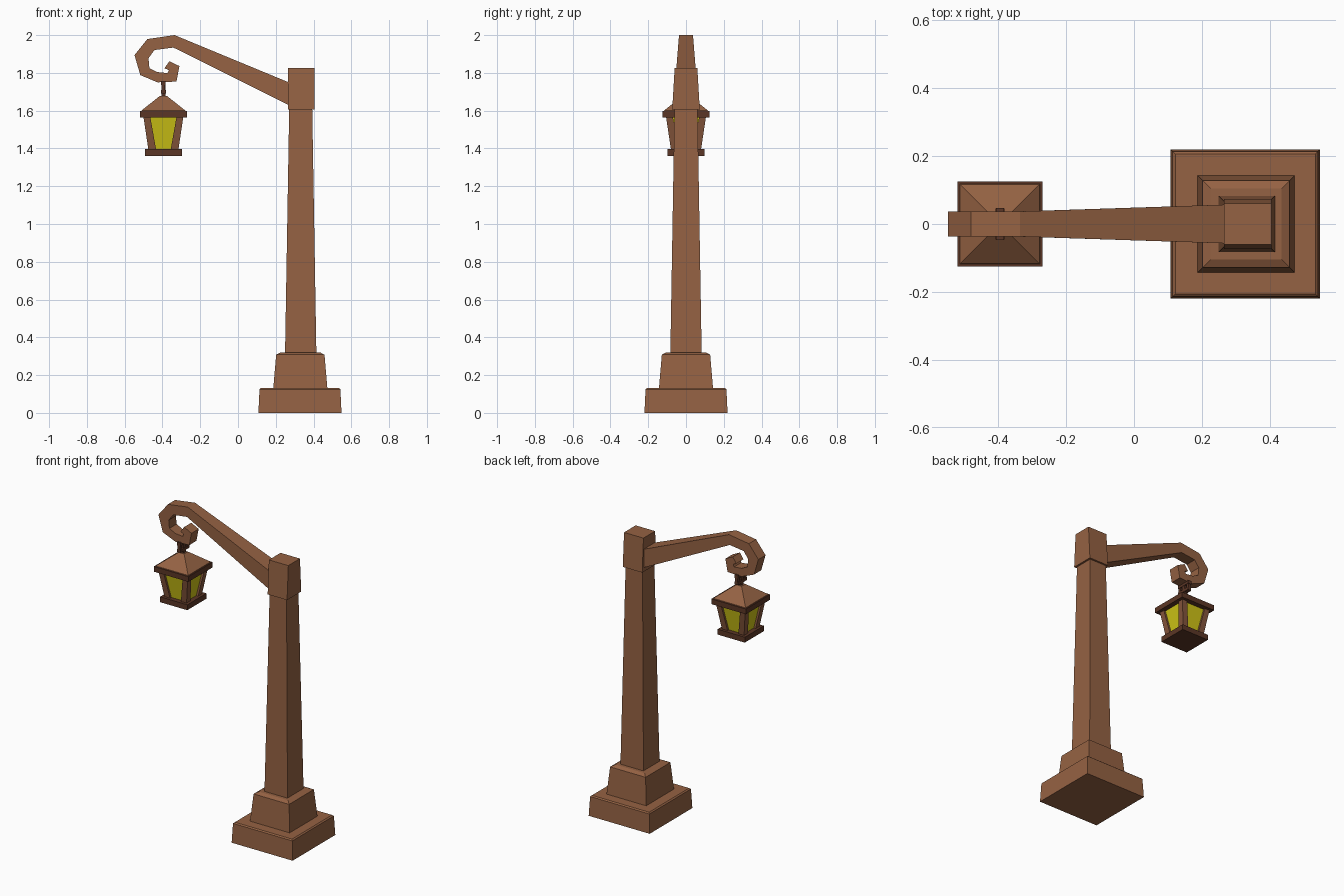
import bpy, bmesh

if "Cube" in bpy.data.objects:
    bpy.data.objects.remove(bpy.data.objects["Cube"])


def material(name, rgb):
    m = bpy.data.materials.new(name)
    m.diffuse_color = (*rgb, 1)
    m.use_nodes = True
    m.node_tree.nodes["Principled BSDF"].inputs["Base Color"].default_value = m.diffuse_color
    return m


WOOD = material("brown wood", (0.30, 0.122, 0.056))
FRAME = material("lantern frame brown", (0.235, 0.092, 0.045))
DARK = material("dark brown trim", (0.105, 0.037, 0.019))
GLASS = material("yellow glass", (0.62, 0.55, 0.008))


def finish(name, bm, mat, bevel=0):
    bmesh.ops.recalc_face_normals(bm, faces=bm.faces)
    me = bpy.data.meshes.new(name)
    bm.to_mesh(me)
    bm.free()
    me.materials.append(mat)
    ob = bpy.data.objects.new(name, me)
    bpy.context.collection.objects.link(ob)
    if bevel:
        mod = ob.modifiers.new("bevel", "BEVEL")
        mod.width = bevel
        mod.segments = 1
    return ob


def loft(name, rings, mat, bevel=0):
    """Closed skin through rings of four points."""
    bm = bmesh.new()
    vs = [[bm.verts.new(p) for p in r] for r in rings]
    for a, b in zip(vs, vs[1:]):
        for i in range(4):
            j = (i + 1) % 4
            bm.faces.new((a[i], a[j], b[j], b[i]))
    bm.faces.new(vs[0])
    bm.faces.new(vs[-1])
    return finish(name, bm, mat, bevel)


def rect(cx, cy, z, hx, hy):
    return [(cx - hx, cy - hy, z), (cx + hx, cy - hy, z),
            (cx + hx, cy + hy, z), (cx - hx, cy + hy, z)]


def tower(name, cx, cy, levels, mat, bevel=0):
    """Stacked rectangles: levels are (z, half x, half y)."""
    return loft(name, [rect(cx, cy, z, hx, hy) for z, hx, hy in levels], mat, bevel)


# Stepped base, tapered post and cap block
PX = 0.33
tower("base_slab", 0.328, 0, [(0, .22, .22), (.125, .214, .214), (.132, .206, .206)], WOOD)
tower("base_plinth", PX, 0, [(.12, .144, .144), (.308, .128, .128), (.32, .105, .105)], WOOD)
tower("post", 0.332, 0, [(.31, .083, .083), (1.61, .061, .061)], WOOD)
tower("post_cap", 0.335, 0, [(1.605, .07, .073), (1.825, .07, .06)], WOOD)

# Arm curling into a hook: outer x, z, inner x, z, half width
ARM = [(.30, 1.737, .30, 1.594 + .02, .058),
       (-.336, 2.0, -.342, 1.934, .037),
       (-.48, 1.979, -.442, 1.921, .037),
       (-.548, 1.894, -.474, 1.878, .037),
       (-.517, 1.788, -.469, 1.825, .037),
       (-.426, 1.75, -.426, 1.804, .037),
       (-.326, 1.754, -.373, 1.799, .037),
       (-.310, 1.836, -.366, 1.814, .037),
       (-.363, 1.862, -.389, 1.825, .037)]
loft("hook_arm", [[(ox, -w, oz), (ox, w, oz), (ix, w, iz), (ix, -w, iz)]
                  for ox, oz, ix, iz, w in ARM], WOOD)

# Hanger: cross bars, uprights and stem
LX = -0.395
tower("hanger_top_bar", LX, 0, [(1.735, .012, .047), (1.757, .012, .047)], DARK)
for side, s in (("front", -1), ("back", 1)):
    tower("hanger_upright_" + side, LX, s * .036,
          [(1.70, .009, .009), (1.74, .009, .009)], DARK)
tower("hanger_lower_bar", LX, 0, [(1.692, .013, .045), (1.71, .013, .045)], DARK)
tower("hanger_stem", LX, 0, [(1.66, .011, .011), (1.75, .011, .011)], DARK)

# Lantern roof, rim and bottom plate
tower("lantern_roof", LX, 0, [(1.59, .119, .119), (1.60, .117, .117), (1.677, .02, .02)], WOOD)
tower("lantern_rim", LX, 0, [(1.563, .125, .125), (1.597, .125, .125)], DARK)
tower("lantern_bottom", LX, 0, [(1.361, .098, .098), (1.396, .098, .098)], DARK)

# Glass core behind leaning corner posts
tower("lantern_glass", LX, 0, [(1.39, .066, .066), (1.57, .093, .093)], GLASS)
for i, sx in enumerate((-1, 1)):
    for j, sy in enumerate((-1, 1)):
        rings = []
        for z, outer, inner in ((1.39, .079, .038), (1.57, .106, .070)):
            c, h = (outer + inner) / 2, (outer - inner) / 2
            rings.append(rect(LX + sx * c, sy * c, z, h, h))
        loft(f"lantern_corner_post_{2 * i + j + 1}", rings, FRAME)
